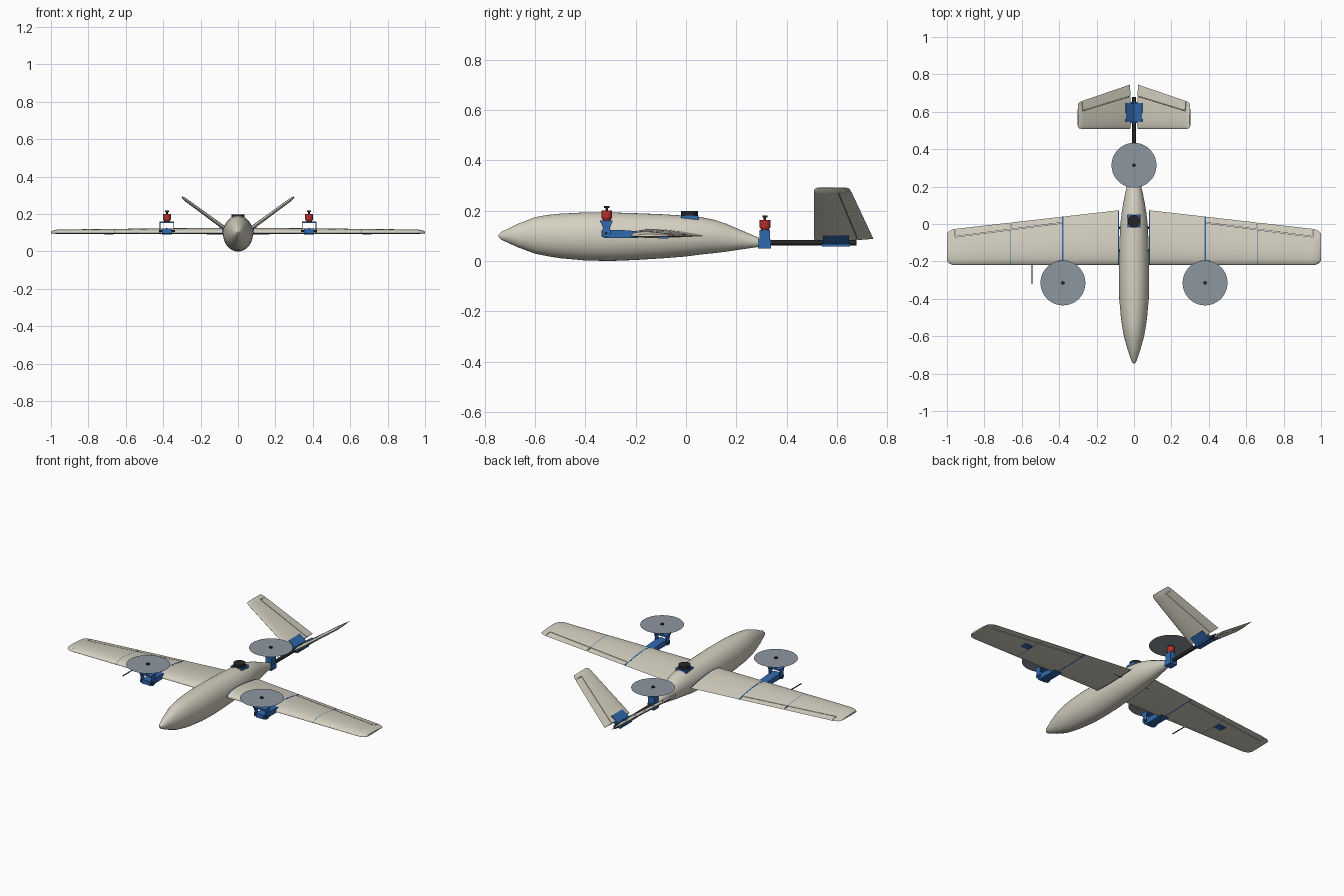
import bpy, bmesh, math
from mathutils import Vector, Matrix

if "Cube" in bpy.data.objects:
    bpy.data.objects.remove(bpy.data.objects["Cube"])


def material(name, rgb):
    m = bpy.data.materials.new(name)
    m.diffuse_color = (*rgb, 1)
    m.use_nodes = True
    m.node_tree.nodes["Principled BSDF"].inputs["Base Color"].default_value = m.diffuse_color
    return m


CREAM = material("cream_skin", (0.66, 0.63, 0.53))
BLUE = material("blue_plastic", (0.03, 0.14, 0.42))
RED = material("red_motor", (0.45, 0.03, 0.03))
BLACK = material("black_carbon", (0.018, 0.018, 0.02))
GREY = material("grey_prop_disc", (0.27, 0.31, 0.35))


def finish(name, bm, mat, mirror=False):
    bmesh.ops.remove_doubles(bm, verts=bm.verts, dist=1e-5)
    bmesh.ops.recalc_face_normals(bm, faces=bm.faces)
    me = bpy.data.meshes.new(name)
    bm.to_mesh(me)
    bm.free()
    me.materials.append(mat)
    o = bpy.data.objects.new(name, me)
    bpy.context.collection.objects.link(o)
    bpy.ops.object.select_all(action='DESELECT')
    o.select_set(True)
    bpy.context.view_layer.objects.active = o
    bpy.ops.object.shade_smooth_by_angle(angle=math.radians(32))
    if mirror:
        mod = o.modifiers.new("mirror", 'MIRROR')
        mod.use_mirror_merge = False
    return o


def loft(name, rings, mat, mirror=False):
    bm = bmesh.new()
    vs = [[bm.verts.new(p) for p in r] for r in rings]
    n = len(rings[0])
    for a, b in zip(vs, vs[1:]):
        for i in range(n):
            bm.faces.new((a[i], a[(i + 1) % n], b[(i + 1) % n], b[i]))
    bm.faces.new(vs[0])
    bm.faces.new(vs[-1])
    return finish(name, bm, mat, mirror)


def prism(name, pts, x0, x1, mat, mirror=False):
    """Side profile (y, z) extruded along x."""
    return loft(name, [[(x, y, z) for y, z in pts] for x in (x0, x1)], mat, mirror)


def box(name, x, y, z, mat, mirror=False):
    return prism(name, [(y[0], z[0]), (y[1], z[0]), (y[1], z[1]), (y[0], z[1])], x[0], x[1], mat, mirror)


def rod(name, p, q, r, mat, mirror=False, r2=None, seg=24):
    p, q = Vector(p), Vector(q)
    d = q - p
    bm = bmesh.new()
    M = Matrix.Translation((p + q) / 2) @ d.to_track_quat('Z', 'Y').to_matrix().to_4x4()
    bmesh.ops.create_cone(bm, cap_ends=True, segments=seg, radius1=r,
                          radius2=r if r2 is None else r2, depth=d.length, matrix=M)
    return finish(name, bm, mat, mirror)


def disc(name, c, r, mirror=False):
    bm = bmesh.new()
    bmesh.ops.create_circle(bm, cap_ends=True, segments=48, radius=r, matrix=Matrix.Translation(c))
    return finish(name, bm, GREY, mirror)


def half_thickness(s):
    return 5 * (0.2969 * math.sqrt(s) - 0.126 * s - 0.3516 * s**2 + 0.2843 * s**3 - 0.1036 * s**4)


def airfoil_piece(name, stations, place, up, mat):
    """stations: (span, leading y, trailing y, from y, to y, thickness)."""
    rings, n = [], 14
    for u, le, te, ya, yb, t in stations:
        c = te - le
        a, b = max(0, (ya - le) / c), min(1, (yb - le) / c)
        ss = [a + (b - a) * (1 - math.cos(math.pi / 2 * i / n)) for i in range(n + 1)]
        ring = [(u, le + c * s, 2 * up * t * half_thickness(s)) for s in reversed(ss)]
        ring += [(u, le + c * s, -2 * (1 - up) * t * half_thickness(s)) for s in ss]
        rings.append([place @ Vector(p) for p in ring])
    return loft(name, rings, mat, True)


# Fuselage: oval sections (y, bottom, top, half width)
SECTIONS = [(-.745, .095, .105, .005), (-.733, .084, .116, .014), (-.67, .055, .147, .035),
            (-.6, .029, .174, .054), (-.55, .019, .183, .063), (-.5, .011, .188, .070),
            (-.4, .002, .193, .079), (-.3, 0, .193, .080), (-.2, .004, .190, .080),
            (-.1, .010, .186, .078), (0, .018, .180, .073), (.06, .026, .174, .066),
            (.11, .031, .164, .058), (.16, .037, .148, .048), (.22, .046, .122, .034),
            (.29, .056, .092, .019)]
loft("fuselage", [[(w * math.cos(k * math.tau / 40), y, (b + t) / 2 + (t - b) / 2 * math.sin(k * math.tau / 40))
                   for k in range(40)] for y, b, t, w in SECTIONS], CREAM)

# Wing panels, ribs and control surfaces
LE = -0.22
WING = Matrix.Translation((0, 0, 0.099))


def trail(x):
    return 0.073 - (x - 0.085) * 0.114


def hinge(x):
    return 0.005 - (x - 0.385) * 0.131


def wing_span(name, x0, x1, mat, part="full", extra=0.0):
    st = []
    for x in (x0, x1):
        te = trail(x)
        ya = hinge(x) + 0.003 if part == "flap" else LE
        yb = hinge(x) if part == "front" else te
        st.append((x, LE - extra, te + extra, ya - extra, yb + extra, 0.12 * (te - LE) + extra))
    return airfoil_piece(name, st, WING, 0.8, mat)


wing_span("wing_root_rib", 0.080, 0.085, BLUE)
wing_span("inner_wing", 0.085, 0.377, CREAM)
wing_span("mid_wing_rib", 0.377, 0.384, BLUE, extra=0.001)
wing_span("outer_wing_front_a", 0.384, 0.657, CREAM, "front")
wing_span("panel_joint_rib", 0.657, 0.660, BLUE, "front")
wing_span("outer_wing_front_b", 0.660, 0.957, CREAM, "front")
wing_span("flap", 0.386, 0.655, CREAM, "flap")
wing_span("aileron", 0.661, 0.954, CREAM, "flap")
airfoil_piece("wing_tip", [(x, a, b, a, b, t) for x, a, b, t in
                           [(0.957, LE, trail(.957), .0235), (0.975, LE + .003, trail(.975) - .003, .021),
                            (0.99, LE + .011, trail(.99) - .01, .016), (1.0, LE + .024, trail(1) - .018, .010)]],
              WING, 0.8, CREAM)
for i, y in enumerate((-0.14, -0.02)):
    rod(f"wing_spar_{i}", (-0.12, y, 0.1), (0.12, y, 0.1), 0.006, BLACK)
box("aileron_servo_cover", (0.665, 0.715), (-0.11, -0.07), (0.090, 0.097), BLUE, True)
rod("pitot_tube", (-0.545, -0.32, 0.1), (-0.545, -0.2, 0.1), 0.003, BLACK, seg=10)

# Front tilting motors
X, Y = 0.38, -0.315
prism("motor_beam", [(-.335, .097), (-.325, .092), (-.19, .092), (-.19, .118), (-.27, .124), (-.335, .122)],
      X - .026, X + .026, BLUE, True)
for s in (-1, 1):
    prism(f"tilt_yoke_side_{'outer' if s > 0 else 'inner'}",
          [(-.34, .16), (-.292, .16), (-.302, .13), (-.298, .108), (-.312, .096), (-.328, .096), (-.336, .108), (-.33, .13)],
          X + s * .037 - .002, X + s * .037 + .002, BLUE, True)
box("tilt_yoke_plate", (X - .039, X + .039), (-.342, -.292), (.153, .160), BLUE, True)
rod("tilt_pivot", (X - .042, -.318, .11), (X + .042, -.318, .11), .006, BLACK, True)


def motor(prefix, x, y, z, mirror):
    rod(prefix + "_motor_base", (x, y, z), (x, y, z + .012), .014, RED, mirror, r2=.021)
    rod(prefix + "_motor_can", (x, y, z + .012), (x, y, z + .04), .0215, RED, mirror)
    rod(prefix + "_motor_shaft", (x, y, z + .04), (x, y, z + .052), .005, BLACK, mirror)
    rod(prefix + "_prop_nut", (x, y, z + .050), (x, y, z + .058), .010, BLACK, mirror)
    disc(prefix + "_prop_disc", (x, y, z + .052), 0.12, mirror)


motor("front", X, Y, 0.160, True)

# Rear motor and mount
motor("rear", 0, 0.314, 0.122, False)
box("rear_mount_clamp", (-.022, .022), (.287, .338), (.049, .085), BLUE)
prism("rear_mount_post", [(.292, .085), (.333, .085), (.333, .124), (.292, .124)], -.02, .02, BLUE)

# Tail boom and V-tail
rod("tail_boom", (0, .27, .073), (0, .678, .073), .0105, BLACK)
box("tail_mount", (-.018, .018), (.54, .652), (.058, .084), BLUE)
ANGLE = math.atan2(.203, .278)
TAIL = Matrix.Translation((.022, 0, .088)) @ Matrix.Rotation(-ANGLE, 4, 'Y')
TL, SPAN = 0.508, 0.344


def tail_span(name, u0, u1, part, mat=CREAM):
    st = []
    for u in (u0, u1):
        te = .745 - .095 * u / SPAN
        h = .682 - .085 * u / SPAN
        st.append((u, TL, te, h + .003 if part == "flap" else TL, h if part == "front" else te,
                   .022 - .006 * u / SPAN))
    airfoil_piece(name, st, TAIL, 0.5, mat)


tail_span("tail_fin", 0, .318, "front")
tail_span("ruddervator", 0, .315, "flap")
airfoil_piece("tail_tip", [(.318, TL, .657, TL, .657, .0165), (.335, TL + .003, .651, TL + .003, .651, .013),
                           (SPAN, TL + .012, .642, TL + .012, .642, .007)], TAIL, 0.5, CREAM)
arm = box("tail_mount_arm", (-.02, .035), (.545, .648), (-.014, .014), BLUE, True)
arm.data.transform(TAIL)

# Top sensor puck on its base
box("sensor_base", (-.036, .036), (-.02, .05), (.160, .181), BLUE)
rod("sensor_puck", (0, .014, .181), (0, .014, .198), .034, BLACK, seg=32)
